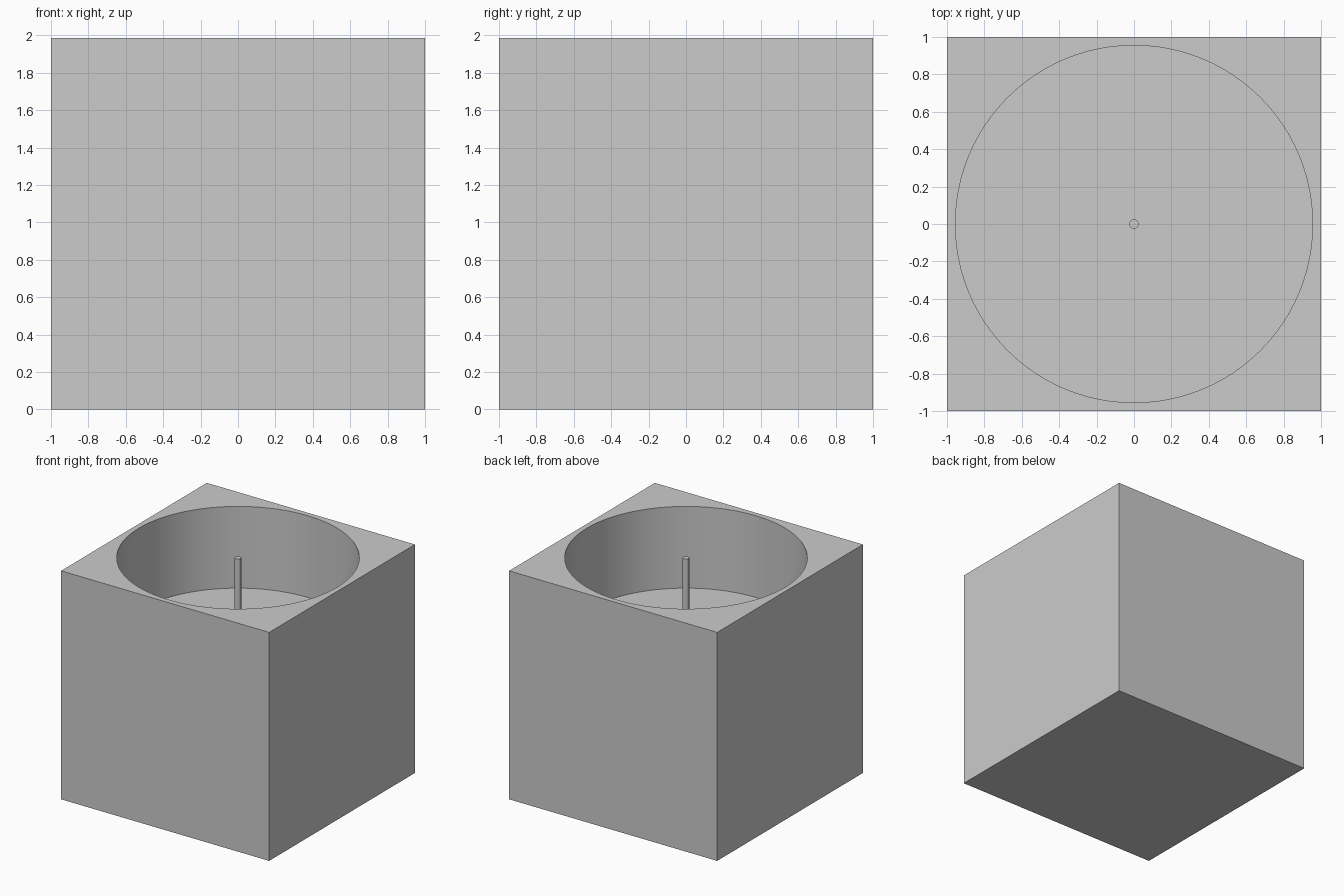
import bpy

cube = bpy.data.objects.get("Cube")
if cube:
    bpy.data.objects.remove(cube, do_unlink=True)

HEIGHT = 1.985
FLOOR = 1.275
BORE_RADIUS = 0.955
PIN_RADIUS = 0.026

grey = bpy.data.materials.new("plain grey")
grey.use_nodes = True
colour = (0.6, 0.6, 0.6, 1)
grey.diffuse_color = colour
grey.node_tree.nodes["Principled BSDF"].inputs["Base Color"].default_value = colour


def cylinder(name, radius, bottom, top, sides):
    bpy.ops.mesh.primitive_cylinder_add(
        vertices=sides, radius=radius, depth=top - bottom,
        location=(0, 0, (top + bottom) / 2))
    obj = bpy.context.object
    obj.name = name
    obj.data.materials.append(grey)
    return obj


# Square block
bpy.ops.mesh.primitive_cube_add(size=2, location=(0, 0, HEIGHT / 2))
block = bpy.context.object
block.name = "block"
block.scale.z = HEIGHT / 2
bpy.ops.object.transform_apply(location=False, rotation=False, scale=True)
block.data.materials.append(grey)

# Round well sunk into the top
cutter = cylinder("well_cutter", BORE_RADIUS, FLOOR, HEIGHT + 0.2, 96)
well = block.modifiers.new("well", 'BOOLEAN')
well.operation = 'DIFFERENCE'
well.solver = 'EXACT'
well.object = cutter
bpy.context.view_layer.objects.active = block
bpy.ops.object.modifier_apply(modifier=well.name)
bpy.data.objects.remove(cutter, do_unlink=True)

# Thin centre pin, flush with the rim
pin = cylinder("centre_pin", PIN_RADIUS, FLOOR - 0.01, HEIGHT, 16)

# Rounded walls shade smoothly, rims stay crisp
for obj in (block, pin):
    bpy.ops.object.select_all(action='DESELECT')
    obj.select_set(True)
    bpy.context.view_layer.objects.active = obj
    bpy.ops.object.shade_smooth_by_angle()
